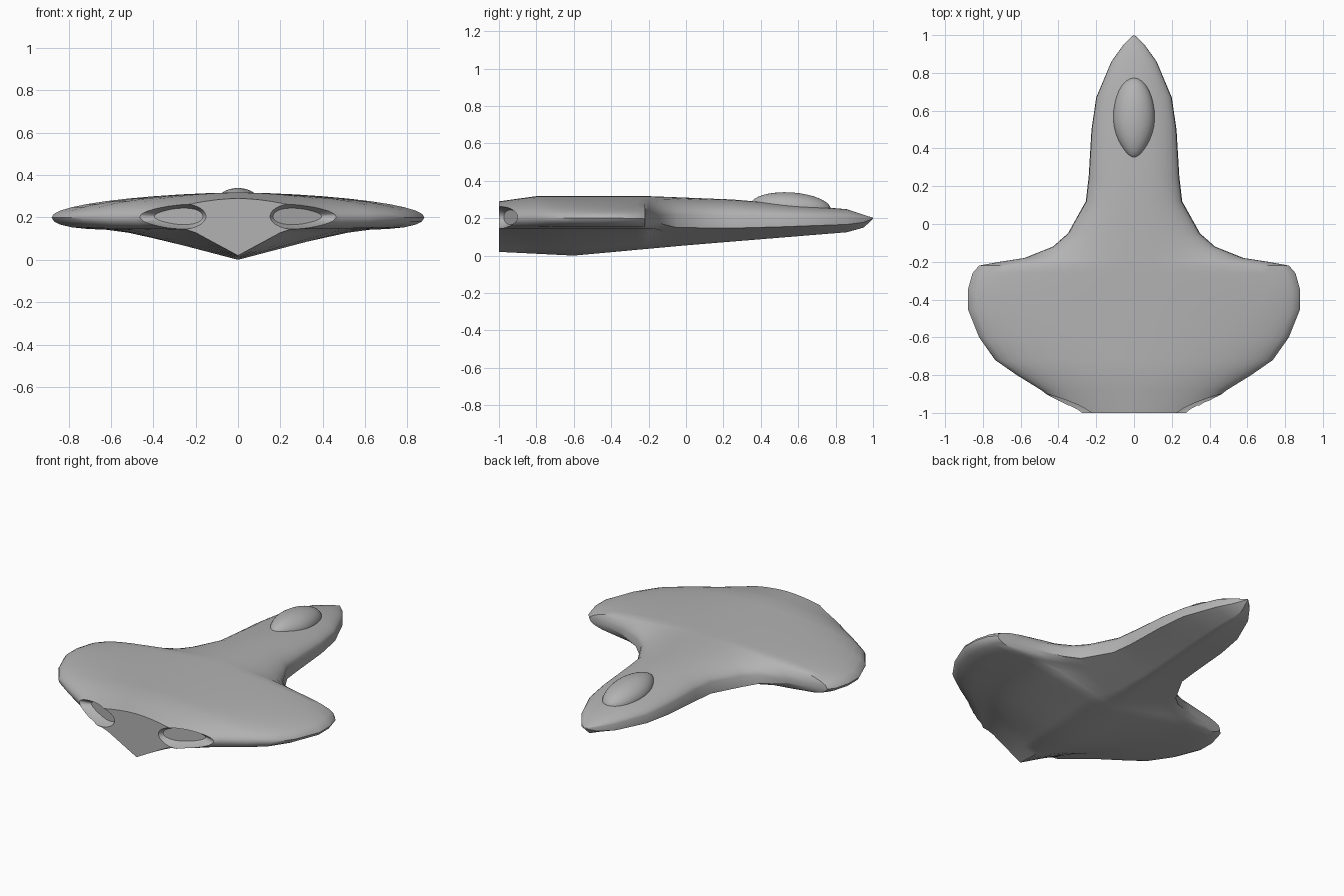
import bpy, bmesh, math

cube = bpy.data.objects.get("Cube")
if cube:
    bpy.data.objects.remove(cube)

grey = bpy.data.materials.new("hull grey")
grey.use_nodes = True
colour = [0.45] * 3 + [1]
grey.diffuse_color = colour
grey.node_tree.nodes["Principled BSDF"].inputs["Base Color"].default_value = colour


def make_object(name, bm):
    bmesh.ops.recalc_face_normals(bm, faces=bm.faces)
    mesh = bpy.data.meshes.new(name)
    bm.to_mesh(mesh)
    bm.free()
    mesh.materials.append(grey)
    obj = bpy.data.objects.new(name, mesh)
    bpy.context.collection.objects.link(obj)
    return obj


def activate(obj):
    bpy.ops.object.select_all(action="DESELECT")
    obj.select_set(True)
    bpy.context.view_layer.objects.active = obj


def loft(name, rings):
    bm = bmesh.new()
    rows = [[bm.verts.new(point) for point in ring] for ring in rings]
    for row, following in zip(rows, rows[1:]):
        for i in range(len(row)):
            bm.faces.new((row[i - 1], row[i], following[i], following[i - 1]))
    bm.faces.new(rows[0])
    bm.faces.new(rows[-1])
    return make_object(name, bm)


def follow(profile, y):
    """Height or width at y along a profile of (y, value) points."""
    for (start, low), (end, high) in zip(profile, profile[1:]):
        if y <= end:
            return low + (high - low) * (y - start) / (end - start)


# Hull profiles from tail to nose: half width in plan, top line and keel line
outline = [(-1, .34), (-.88, .49), (-.8, .62), (-.72, .735), (-.6, .82),
           (-.45, .88), (-.35, .88), (-.26, .855), (-.22, .82), (-.2, .71),
           (-.18, .58), (-.12, .43), (-.05, .35), (.12, .255), (.25, .24),
           (.5, .225), (.67, .2), (.86, .12), (.95, .055), (1, .003)]
top_line = [(-1, .29), (-.8, .318), (-.2, .318), (.25, .3), (.86, .248), (1, .202)]
keel_line = [(-1, .02), (-.6, 0), (0, .055), (.86, .125), (.95, .15), (1, .196)]
rim = .2
steps = 10


def hull_section(y, width):
    top = follow(top_line, y)
    keel = follow(keel_line, y)
    # The wing is broad with a shallow belly; the neck is round with a full belly
    neck = min(max((y + .2) / .15, 0), 1)
    fullness = 1.6 + .6 * neck
    belly = width * (.65 + .25 * neck)
    depth = min(.06, (rim - keel) / 2)
    half = []
    for i in range(steps):
        t = math.sin(math.pi / 2 * i / steps)
        half.append((t * width, rim + (top - rim) * (1 - t ** fullness) ** .5))
    for i in range(steps + 1):
        t = math.cos(math.pi / 2 * i / steps)
        shelf = rim - depth * (1 - t ** 8) ** .5
        vee = keel + (rim - depth - keel) * t * width / belly
        half.append((t * width, min(shelf, vee)))
    half[-1] = (0, keel)
    ring = half + [(-x, z) for x, z in half[-2:0:-1]]
    return [(x, y, z) for x, z in ring]


hull = loft("hull", [hull_section(y, width) for y, width in outline])


def outlet_ring(side, centre, half_width, half_height, shift):
    ring = []
    for i in range(28):
        angle = math.tau * i / 28
        x = centre + half_width * math.cos(angle)
        narrowing = 1 - .25 * math.cos(angle)
        z = rim + .005 + half_height * narrowing * math.sin(angle)
        ring.append((side * x, .4 * x - 1.04 + shift, z))
    return ring


# Engine outlets: shallow oval recesses, angled outwards
for side in (1, -1):
    mouth = (side, .3, .17, .058)
    cutter = loft("outlet_cutter", [outlet_ring(*mouth, -.3),
                                    outlet_ring(*mouth, -.05),
                                    outlet_ring(side, .28, .115, .038, 0)])
    cutter.hide_render = True
    activate(hull)
    cut = hull.modifiers.new("outlet", "BOOLEAN")
    cut.object = cutter
    cut.operation = "DIFFERENCE"
    cut.solver = "EXACT"
    bpy.ops.object.modifier_apply(modifier=cut.name)
    bpy.data.objects.remove(cutter)

# Canopy: teardrop bubble, pointed towards the tail
bm = bmesh.new()
bmesh.ops.create_uvsphere(bm, u_segments=32, v_segments=20, radius=1)
for vert in bm.verts:
    x, y, z = vert.co
    pinch = 1 - .3 * max(0, -y) ** 2
    vert.co = (x * .11 * pinch, .56 + y * .215, .258 + z * .08 - y * .012)
canopy = make_object("canopy", bm)

for obj, angle in ((hull, 38), (canopy, 60)):
    activate(obj)
    bpy.ops.object.shade_smooth_by_angle(angle=math.radians(angle))
